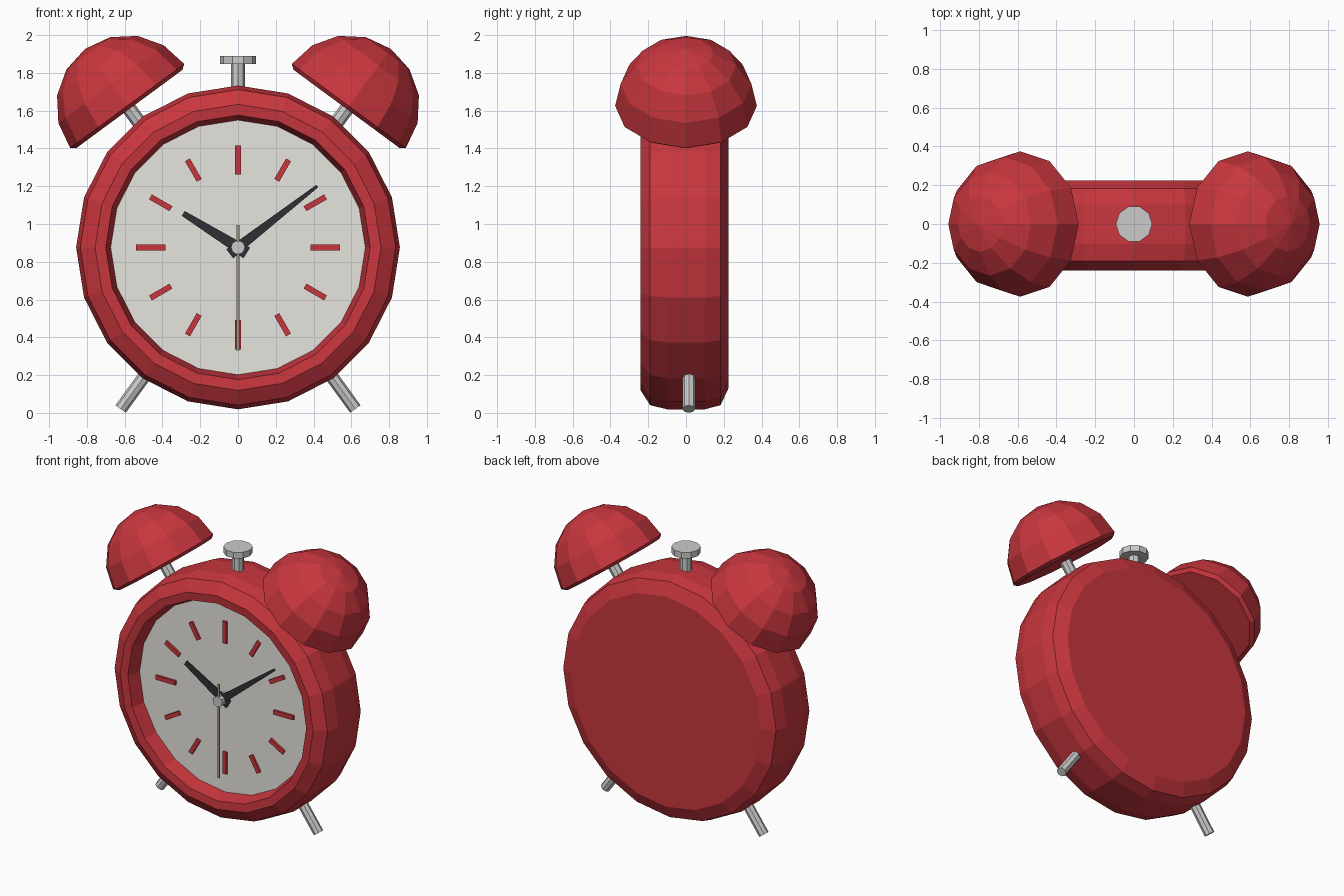
import bpy, bmesh
from math import sin, cos, pi, radians, atan2, hypot
from mathutils import Matrix, Vector

if "Cube" in bpy.data.objects:
    bpy.data.objects.remove(bpy.data.objects["Cube"])


def material(name, rgb):
    m = bpy.data.materials.new(name)
    m.diffuse_color = (*rgb, 1)
    m.use_nodes = True
    m.node_tree.nodes["Principled BSDF"].inputs["Base Color"].default_value = m.diffuse_color
    return m


RED = material("red", (0.58, 0.037, 0.048))
CREAM = material("cream", (0.8, 0.78, 0.74))
DARK = material("dark", (0.03, 0.03, 0.035))
TAN = material("tan", (0.35, 0.3, 0.22))
TILT = radians(36.4)
CZ = 0.876


def finish(name, bm, mat):
    bmesh.ops.recalc_face_normals(bm, faces=bm.faces)
    me = bpy.data.meshes.new(name)
    bm.to_mesh(me)
    bm.free()
    ob = bpy.data.objects.new(name, me)
    bpy.context.collection.objects.link(ob)
    if mat:
        me.materials.append(mat)
    return ob


def lathe(name, profile, sides, matrix, mat=None):
    """Turn (radius, height) points about local z; both ends are closed."""
    bm = bmesh.new()
    rings = []
    for r, h in profile:
        n = 1 if r == 0 else sides
        rings.append([bm.verts.new(matrix @ Vector((r * cos(2 * pi * i / sides),
                      r * sin(2 * pi * i / sides), h))) for i in range(n)])
    for a, b in zip(rings, rings[1:]):
        for i in range(sides):
            j = (i + 1) % sides
            quad = [a[i % len(a)], a[j % len(a)], b[j % len(b)], b[i % len(b)]]
            bm.faces.new(list(dict.fromkeys(quad)))
    for end in (rings[0], rings[-1]):
        if len(end) > 2:
            bm.faces.new(end)
    return finish(name, bm, mat)


def rod(name, r, h0, h1, sides, matrix, mat=None):
    return lathe(name, [(r, h0), (r, h1)], sides, matrix, mat)


def pointer(name, start, end, w0, w1, angle, y0, y1, mat):
    """Tapered flat bar on the dial; angle is clockwise from twelve."""
    bm = bmesh.new()
    rot = Matrix.Translation((0, 0, CZ)) @ Matrix.Rotation(angle, 4, 'Y')
    outline = [(-w0, start), (w0, start), (w1, end), (-w1, end)]
    face = bm.faces.new([bm.verts.new(rot @ Vector((x, y0, z))) for x, z in outline])
    out = bmesh.ops.extrude_face_region(bm, geom=[face])
    moved = [v for v in out["geom"] if isinstance(v, bmesh.types.BMVert)]
    bmesh.ops.translate(bm, verts=moved, vec=(0, y1 - y0, 0))
    return finish(name, bm, mat)


# Case with bevelled rim and recessed front (height = distance towards the front)
front = Matrix.Translation((0, 0, CZ)) @ Matrix.Rotation(pi / 2, 4, 'X')
lathe("case", [(0.745, -0.225), (0.835, -0.183), (0.857, -0.1), (0.857, 0.1),
               (0.835, 0.19), (0.757, 0.24), (0.70, 0.235), (0.672, 0.13)],
      20, front, RED)
rod("dial", 0.674, 0.12, 0.14, 20, front, CREAM)

# Hour marks, longer at the quarters
for i in range(12):
    pointer(f"hour_mark_{i + 1}", 0.385 if i % 3 == 0 else 0.41, 0.54 if i % 3 == 0 else 0.535,
            0.015, 0.015, i * pi / 6, -0.135, -0.155, RED)

# Hands and centre pin
pointer("hour_hand", -0.055, hypot(0.29, 0.18), 0.033, 0.015,
        atan2(-0.29, 0.18), -0.166, -0.179, DARK)
pointer("minute_hand", -0.055, hypot(0.42, 0.325), 0.03, 0.008,
        atan2(0.42, 0.325), -0.184, -0.197, DARK)
pointer("second_hand", -0.12, 0.545, 0.007, 0.007, pi, -0.211, -0.219, TAN)
rod("centre_pin", 0.037, 0.13, 0.23, 10, front)

# Bells, bell posts and legs, one of each per side
dome = [(0.35, -0.02)] + [(0.375 * cos(k * pi / 8), 0.375 * sin(k * pi / 8)) for k in range(4)]
dome.append((0, 0.375))
for side, s in (("left", -1), ("right", 1)):
    tilt = Matrix.Rotation(s * TILT, 4, 'Y')
    place = Matrix.Translation((s * 0.587, 0, 1.625)) @ tilt
    lathe(f"{side}_bell", dome, 12, place, RED)
    rod(f"{side}_bell_post", 0.038, -0.2, 0.0, 8, place)
    leg = Matrix.Translation((0, 0.015, CZ)) @ Matrix.Rotation(s * (pi - radians(36)), 4, 'Y')
    rod(f"{side}_leg", 0.034, 0.8, 1.057, 8, leg)

# Top button
rod("button_stem", 0.038, 1.68, 1.86, 8, Matrix.Identity(4))
rod("button_cap", 0.094, 1.847, 1.89, 10, Matrix.Identity(4))
